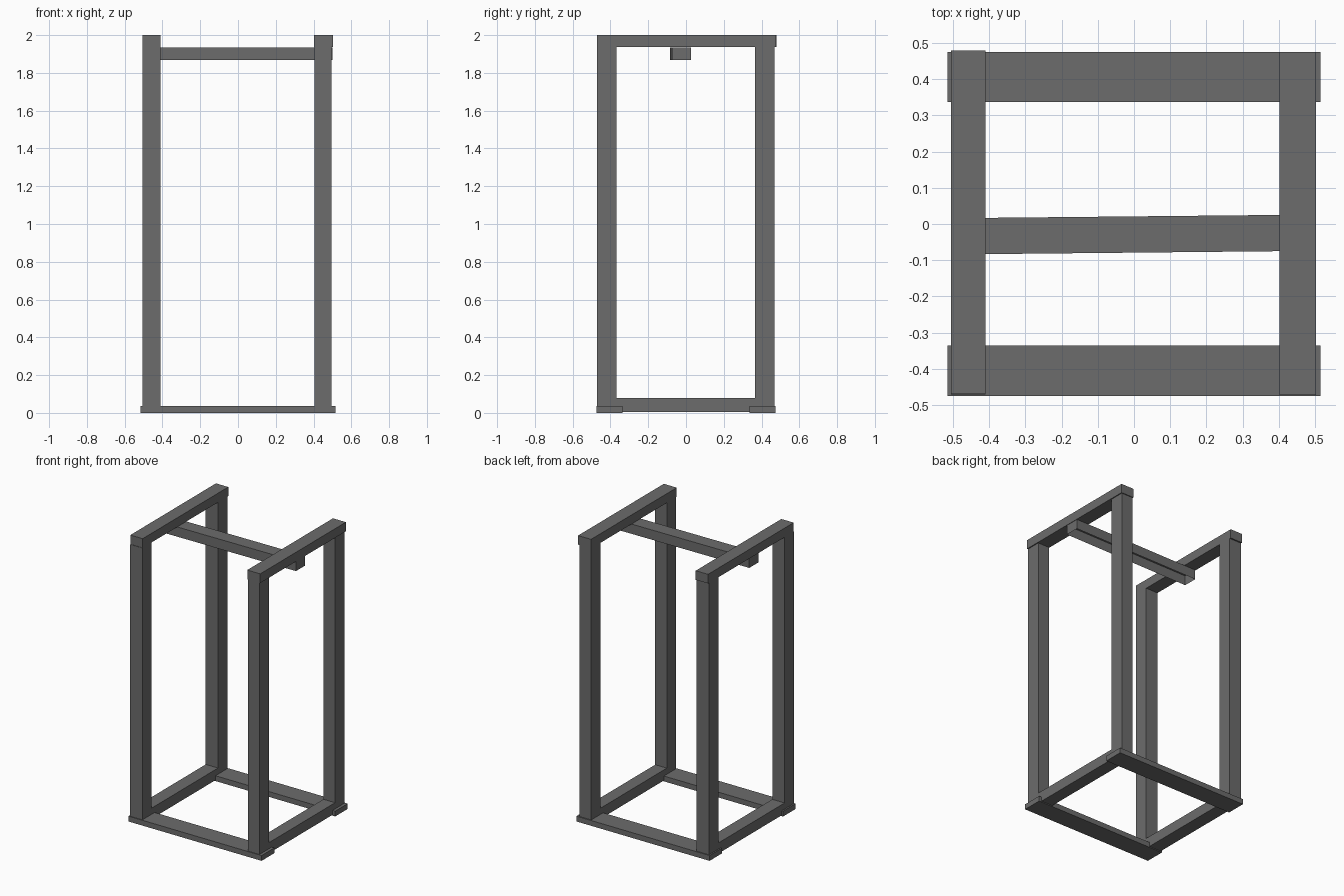
import bpy
import bmesh
from mathutils import Vector

cube = bpy.data.objects.get("Cube")
if cube:
    bpy.data.objects.remove(cube, do_unlink=True)

grey = bpy.data.materials.new("dark_grey")
grey.use_nodes = True
colour = (0.15, 0.15, 0.15, 1)
grey.diffuse_color = colour
grey.node_tree.nodes["Principled BSDF"].inputs["Base Color"].default_value = colour


def beam(name, x, y, z, skew=0, open_bottom=False):
    """Box between (min, max) ranges; skew shifts y along x."""
    bm = bmesh.new()
    bmesh.ops.create_cube(bm, size=1)
    if open_bottom:
        under = [f for f in bm.faces if f.normal.z < -0.5]
        bmesh.ops.delete(bm, geom=under, context="FACES_ONLY")
    for v in bm.verts:
        px, py, pz = (r[0] if c < 0 else r[1] for c, r in zip(v.co, (x, y, z)))
        v.co = Vector((px, py + skew * px, pz))
    mesh = bpy.data.meshes.new(name)
    bm.to_mesh(mesh)
    bm.free()
    mesh.materials.append(grey)
    obj = bpy.data.objects.new(name, mesh)
    bpy.context.collection.objects.link(obj)
    return obj


# Side frames: two legs, a foot rail and a top rail each
sides = {
    "right": ((-0.505, -0.41), (-0.505, -0.41), (-0.467, 0.478)),
    "left": ((0.405, 0.495), (0.402, 0.502), (-0.472, 0.474)),
}
for side, (leg_x, rail_x, rail_y) in sides.items():
    beam(f"{side}_front_leg", leg_x, (-0.47, -0.367), (0.037, 1.936))
    beam(f"{side}_back_leg", leg_x, (0.365, 0.468), (0.037, 1.936))
    beam(f"{side}_bottom_rail", leg_x, (-0.468, 0.466), (0.006, 0.08))
    beam(f"{side}_top_rail", rail_x, rail_y, (1.936, 2.0))

# Flat boards joining the side frames at the ground
for name, y in (("front_board", (-0.475, -0.335)), ("back_board", (0.337, 0.475))):
    beam(name, (-0.515, 0.515), y, (0, 0.037))

# Slightly skewed crossbar hung under the top rails, open underneath
beam("crossbar", (-0.5, 0.5), (-0.079, 0.021), (1.867, 1.935),
     skew=0.01, open_bottom=True)
